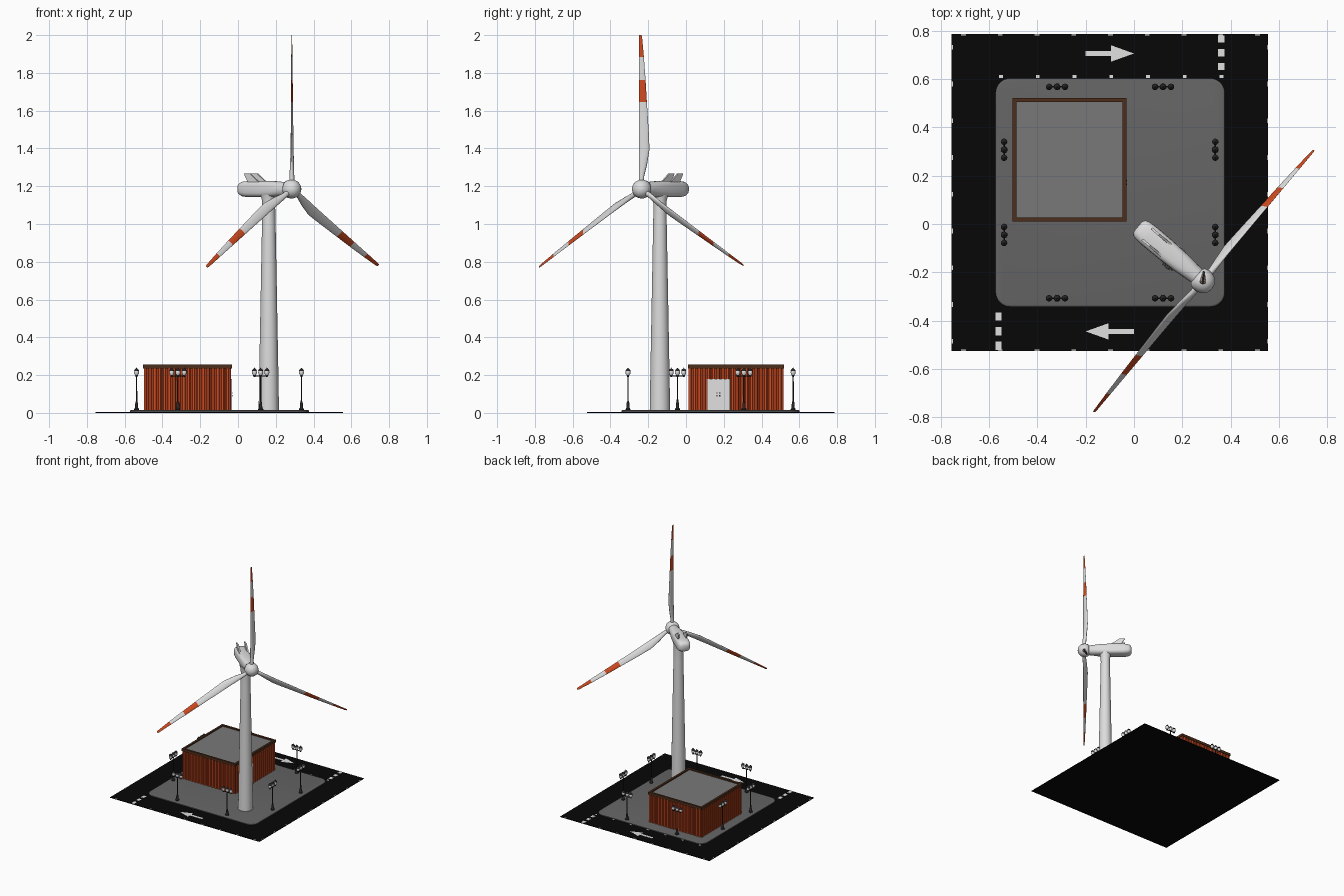
import bpy, bmesh, math
from mathutils import Vector, Matrix

if "Cube" in bpy.data.objects:
    bpy.data.objects.remove(bpy.data.objects["Cube"])


def material(name, r, g, b):
    m = bpy.data.materials.new(name)
    m.diffuse_color = (r, g, b, 1)
    m.use_nodes = True
    m.node_tree.nodes["Principled BSDF"].inputs["Base Color"].default_value = m.diffuse_color
    return m


WHITE = material("white paint", 0.72, 0.72, 0.72)
ORANGE = material("orange red", 0.62, 0.07, 0.015)
ASPHALT = material("black asphalt", 0.002, 0.002, 0.002)
PAVING = material("paving grey", 0.13, 0.13, 0.13)
ROOF = material("roof grey", 0.19, 0.19, 0.19)
BROWN = material("brown trim", 0.075, 0.027, 0.01)
DARK = material("dark metal", 0.018, 0.018, 0.02)
MARK = material("road marking", 0.75, 0.75, 0.75)


def finish(bm, name, mats, angle=35):
    bmesh.ops.recalc_face_normals(bm, faces=bm.faces)
    me = bpy.data.meshes.new(name)
    bm.to_mesh(me)
    bm.free()
    for m in mats:
        me.materials.append(m)
    if angle:
        for p in me.polygons:
            p.use_smooth = True
        me.set_sharp_from_angle(angle=math.radians(angle))
    ob = bpy.data.objects.new(name, me)
    bpy.context.collection.objects.link(ob)
    return ob


def loft(bm, rings, mats=None):
    """Skin closed rings of points, capping both ends."""
    vs = [[bm.verts.new(p) for p in ring] for ring in rings]
    n = len(vs[0])
    for k in range(len(vs) - 1):
        for i in range(n):
            j = (i + 1) % n
            f = bm.faces.new((vs[k][i], vs[k][j], vs[k + 1][j], vs[k + 1][i]))
            f.material_index = mats[k] if mats else 0
    a, b = bm.faces.new(vs[0]), bm.faces.new(vs[-1])
    if mats:
        a.material_index, b.material_index = mats[0], mats[-1]


def lathe(bm, profile, M=Matrix(), n=16, mats=None):
    loft(bm, [[M @ Vector((r * math.cos(2 * math.pi * i / n), r * math.sin(2 * math.pi * i / n), z))
               for i in range(n)] for r, z in profile], mats)


def box(bm, x0, x1, y0, y1, z0, z1):
    loft(bm, [[(x0, y0, z), (x1, y0, z), (x1, y1, z), (x0, y1, z)] for z in (z0, z1)])


def prism(bm, pts, z0, z1):
    loft(bm, [[(x, y, z) for x, y in pts] for z in (z0, z1)])


# road slab
X0, X1, Y0, Y1 = -0.755, 0.555, -0.525, 0.785
bm = bmesh.new()
box(bm, X0, X1, Y0, Y1, 0, 0.005)
finish(bm, "road_slab", [ASPHALT], 0)


# raised paving with rounded corners and a softened kerb
def rounded(x0, x1, y0, y1, r, z, n=8):
    pts = []
    for cx, cy, a0 in ((x1 - r, y1 - r, 0), (x0 + r, y1 - r, 90), (x0 + r, y0 + r, 180), (x1 - r, y0 + r, 270)):
        for i in range(n + 1):
            a = math.radians(a0 + 90 * i / n)
            pts.append((cx + r * math.cos(a), cy + r * math.sin(a), z))
    return pts


bm = bmesh.new()
loft(bm, [rounded(-0.572 + d, 0.375 - d, -0.342 + d, 0.602 - d, 0.06 - d, z)
          for d, z in ((0, 0.003), (0, 0.011), (0.003, 0.014), (0.008, 0.015))])
finish(bm, "paving", [PAVING])

# road markings: edge dashes, crossing dashes and arrows
bm = bmesh.new()
Z0, Z1 = 0.004, 0.006
for i in range(9):
    x, y = X0 + 0.05 + 0.152 * i, Y0 + 0.04 + 0.152 * i
    for e in (Y0, Y1 - 0.006):
        box(bm, x - 0.01, x + 0.01, e, e + 0.006, Z0, Z1)
    for e in (X0, X1 - 0.006):
        box(bm, e, e + 0.006, y - 0.01, y + 0.01, Z0, Z1)
for i in range(7):
    x = -0.55 + 0.152 * i
    box(bm, x - 0.008, x + 0.008, 0.604, 0.616, Z0, Z1)
for i in range(3):
    box(bm, 0.348, 0.374, 0.75 - 0.057 * i, 0.78 - 0.057 * i, Z0, Z1)
    box(bm, -0.572, -0.548, -0.4 - 0.06 * i, -0.365 - 0.06 * i, Z0, Z1)
for cx, cy, s in ((-0.1, 0.705, 1), (-0.1, -0.444, -1)):
    shape = ((-0.1, -0.01), (0.005, -0.01), (0.005, -0.034), (0.1, 0), (0.005, 0.034), (0.005, 0.01), (-0.1, 0.01))
    prism(bm, [(cx + s * x, cy + s * y) for x, y in shape], Z0, Z1)
finish(bm, "road_markings", [MARK], 0)

# corrugated building walls
BX0, BX1, BY0, BY1 = -0.498, -0.036, 0.014, 0.516


def corrugate(p, q, ribs, depth=0.009):
    p, q = Vector(p), Vector(q)
    step = (q - p) / ribs
    inward = Vector((-step.y, step.x)).normalized() * depth
    out = []
    for i in range(ribs):
        for t, d in ((0, 0), (0.45, 0), (0.58, 1), (0.87, 1)):
            out.append(p + step * (i + t) + inward * d)
    return out


c = [(BX0, BY0), (BX1, BY0), (BX1, BY1), (BX0, BY1)]
bm = bmesh.new()
prism(bm, sum((corrugate(c[i], c[(i + 1) % 4], (18, 20)[i % 2]) for i in range(4)), []), 0.012, 0.238)
finish(bm, "corrugated_walls", [ORANGE], 0)

# roof and its trim
bm = bmesh.new()
box(bm, BX0 + 0.01, BX1 - 0.01, BY0 + 0.01, BY1 - 0.01, 0.236, 0.246)
finish(bm, "flat_roof", [ROOF], 0)
bm = bmesh.new()
w, e = 0.016, 0.004
for y in (BY0 - e, BY1 + e - w):
    box(bm, BX0 - e, BX1 + e, y, y + w, 0.235, 0.255)
for x in (BX0 - e, BX1 + e - w):
    box(bm, x, x + w, BY0 - e + w, BY1 + e - w, 0.235, 0.255)
finish(bm, "roof_trim", [BROWN], 0)

# door with handles
bm = bmesh.new()
box(bm, BX1 - 0.01, BX1 + 0.004, 0.11, 0.232, 0.014, 0.18)
finish(bm, "door", [MARK], 0)
bm = bmesh.new()
for y in (0.161, 0.175):
    for z in (0.088, 0.102):
        box(bm, BX1 + 0.003, BX1 + 0.008, y, y + 0.007, z, z + 0.007)
finish(bm, "door_handles", [DARK], 0)

# tower
AX = Vector((0.766, -0.643, 0)).normalized()   # rotor axis, pointing forward
T = Vector((-AX.y, AX.x, 0))                   # sideways in the rotor plane
UP = Vector((0, 0, 1))
HUB = Vector((0.285, -0.236, 1.185))
bm = bmesh.new()
lathe(bm, [(0.054, 0.012), (0.05, 0.25), (0.036, 1.0), (0.034, 1.09), (0.036, 1.125), (0.044, 1.155)],
      Matrix.Translation((0.163, -0.138, 0)), 32)
finish(bm, "tower", [WHITE])

# nacelle: rounded-box sections along the axis
sections = [(-0.01, 0.034, 0.034, 2), (-0.06, 0.038, 0.038, 2.2), (-0.12, 0.044, 0.042, 3), (-0.2, 0.047, 0.043, 3.5),
            (-0.29, 0.048, 0.043, 3.5), (-0.325, 0.046, 0.04, 3), (-0.343, 0.04, 0.033, 2.7), (-0.351, 0.026, 0.02, 2.4)]
bm = bmesh.new()
rings = []
for s, hw, hh, p in sections:
    ring = []
    for i in range(28):
        a = 2 * math.pi * i / 28
        ca, sa = math.cos(a), math.sin(a)
        x = math.copysign(abs(ca) ** (2 / p), ca) * hw
        z = math.copysign(abs(sa) ** (2 / p), sa) * hh
        ring.append(HUB + AX * s + T * x + UP * z)
    rings.append(ring)
loft(bm, rings)
finish(bm, "nacelle", [WHITE], 50)

# twin fins on the nacelle
bm = bmesh.new()
for side in (-1, 1):
    loft(bm, [[HUB + AX * s + T * (side * 0.03 + d) + UP * z for s, z in
               ((-0.19, 0.035), (-0.215, 0.047), (-0.262, 0.082), (-0.303, 0.082), (-0.275, 0.035))]
              for d in (-0.005, 0.005)])
finish(bm, "nacelle_fins", [WHITE], 0)

# hub
frame = Matrix((T, UP, AX)).transposed().to_4x4()
frame.translation = HUB
bm = bmesh.new()
lathe(bm, [(0.036, -0.034), (0.046, -0.026), (0.05, -0.008), (0.049, 0.008), (0.044, 0.024), (0.034, 0.037),
           (0.02, 0.046), (0.004, 0.049)], frame, 28)
finish(bm, "rotor_hub", [WHITE], 50)

# blades: radius, leading edge, trailing edge, thickness
stations = [(0.03, -0.014, 0.014, 0.028), (0.07, -0.014, 0.015, 0.026), (0.13, -0.014, 0.03, 0.02),
            (0.21, -0.013, 0.043, 0.016), (0.3, -0.013, 0.039, 0.013), (0.461, -0.013, 0.029, 0.01),
            (0.578, -0.013, 0.022, 0.008), (0.7, -0.013, 0.013, 0.006), (0.8, -0.013, 0.004, 0.004),
            (0.815, -0.012, 0.001, 0.002)]
pitch = math.radians(35)
chord = T * math.cos(pitch) - AX * math.sin(pitch)
normal = chord.cross(UP)
for k in range(3):
    R = Matrix.Rotation(2 * math.pi * k / 3, 3, AX)
    rings = []
    for r, le, te, th in stations:
        rings.append([HUB + R @ (UP * r + chord * ((le + te) / 2 + (te - le) / 2 * math.cos(a))
                                 + normal * (th / 2 * math.sin(a)))
                      for a in (2 * math.pi * i / 14 for i in range(14))])
    bm = bmesh.new()
    loft(bm, rings, [0, 0, 0, 0, 0, 1, 0, 1, 1])
    finish(bm, "blade_%d" % (k + 1), [WHITE, ORANGE], 60)

# street lamps: post, cross arm, three capped globes
bm = bmesh.new()
lathe(bm, [(0.014, 0.012), (0.014, 0.02), (0.009, 0.026), (0.007, 0.055), (0.004, 0.062), (0.0035, 0.2)], n=10)
arm = Matrix.Rotation(math.pi / 2, 4, 'Y')
arm.translation = (0, 0, 0.196)
lathe(bm, [(0.003, -0.034), (0.003, 0.034)], arm, 8)
for x in (-0.033, 0, 0.033):
    lathe(bm, [(0.004, 0.19), (0.008, 0.201), (0.012, 0.207), (0.013, 0.214), (0.012, 0.221), (0.0135, 0.222),
               (0.010, 0.23), (0.003, 0.235), (0.001, 0.239)],
          Matrix.Translation((x, 0, 0)), 12, [0, 1, 1, 1, 0, 0, 0, 0])
lamp = finish(bm, "street_lamp_1", [DARK, MARK])
spots = [(x, y, 0) for x in (-0.318, 0.12) for y in (0.567, -0.307)]
spots += [(x, y, math.pi / 2) for x in (-0.537, 0.336) for y in (0.307, -0.045)]
for i, (x, y, rot) in enumerate(spots):
    ob = lamp if i == 0 else bpy.data.objects.new("street_lamp_%d" % (i + 1), lamp.data)
    if i:
        bpy.context.collection.objects.link(ob)
    ob.location = (x, y, 0)
    ob.rotation_euler = (0, 0, rot)
